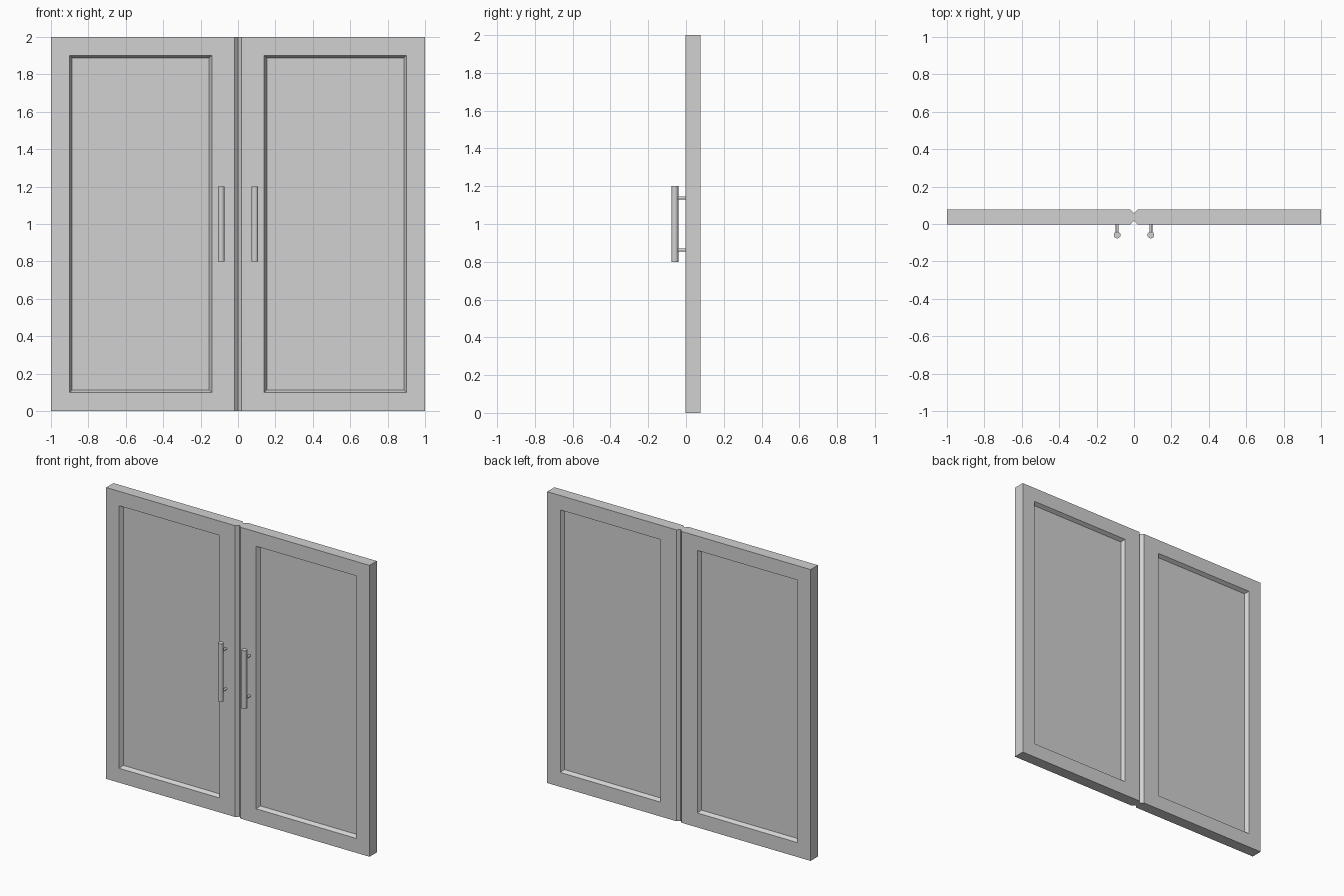
import bpy
import bmesh
from math import radians

if "Cube" in bpy.data.objects:
    bpy.data.objects.remove(bpy.data.objects["Cube"])

FRONT, BACK = -0.002, 0.077      # door faces in y
CHAMFER = 0.02                   # meeting edge
FRAME = 0.14                     # rail and stile width
SLOPE, RECESS = 0.02, 0.025      # moulding around the panel

grey = bpy.data.materials.new("plain grey")
grey.use_nodes = True
colour = (0.64, 0.64, 0.64, 1)
grey.diffuse_color = colour
grey.node_tree.nodes["Principled BSDF"].inputs["Base Color"].default_value = colour


def door(name, side):
    """Door leaf: chamfered profile, raised, with a sunk panel on both faces."""
    bm = bmesh.new()
    profile = [(0, FRONT + CHAMFER), (CHAMFER, FRONT), (1, FRONT),
               (1, BACK), (CHAMFER, BACK), (0, BACK - CHAMFER)]
    base = bm.faces.new([bm.verts.new((x, y, 0)) for x, y in profile])
    top = bmesh.ops.extrude_face_region(bm, geom=[base])["geom"]
    bmesh.ops.translate(bm, vec=(0, 0, 2),
                        verts=[v for v in top if isinstance(v, bmesh.types.BMVert)])
    bmesh.ops.recalc_face_normals(bm, faces=bm.faces)
    for panel in [f for f in bm.faces if abs(f.normal.y) > 0.9]:
        # Frame, widened to be even about the whole leaf
        bmesh.ops.inset_individual(bm, faces=[panel], thickness=FRAME)
        for v in panel.verts:
            if v.co.x < 0.5:
                v.co.x = FRAME
        # Sloped moulding down to the panel
        bmesh.ops.inset_individual(bm, faces=[panel], thickness=SLOPE, depth=-RECESS)
    for v in bm.verts:
        v.co.x *= side
    bmesh.ops.recalc_face_normals(bm, faces=bm.faces)
    mesh = bpy.data.meshes.new(name)
    bm.to_mesh(mesh)
    bm.free()
    mesh.materials.append(grey)
    bpy.context.collection.objects.link(bpy.data.objects.new(name, mesh))


def rod(name, radius, length, location, tilt=0):
    bpy.ops.mesh.primitive_cylinder_add(vertices=16, radius=radius, depth=length,
                                        location=location, rotation=(tilt, 0, 0))
    obj = bpy.context.object
    obj.name = name
    obj.data.materials.append(grey)
    bpy.ops.object.shade_smooth_by_angle(angle=radians(40))


for label, side in (("left", 1), ("right", -1)):
    door(label + "_door", side)
    # Bar handle on two posts
    x, y = side * 0.09, -0.059
    rod(label + "_handle_bar", 0.018, 0.4, (x, y, 1))
    for place, z in (("upper", 1.138), ("lower", 0.862)):
        rod(f"{label}_{place}_handle_post", 0.008, FRONT - y + 0.004,
            (x, (y + FRONT) / 2, z), radians(90))
